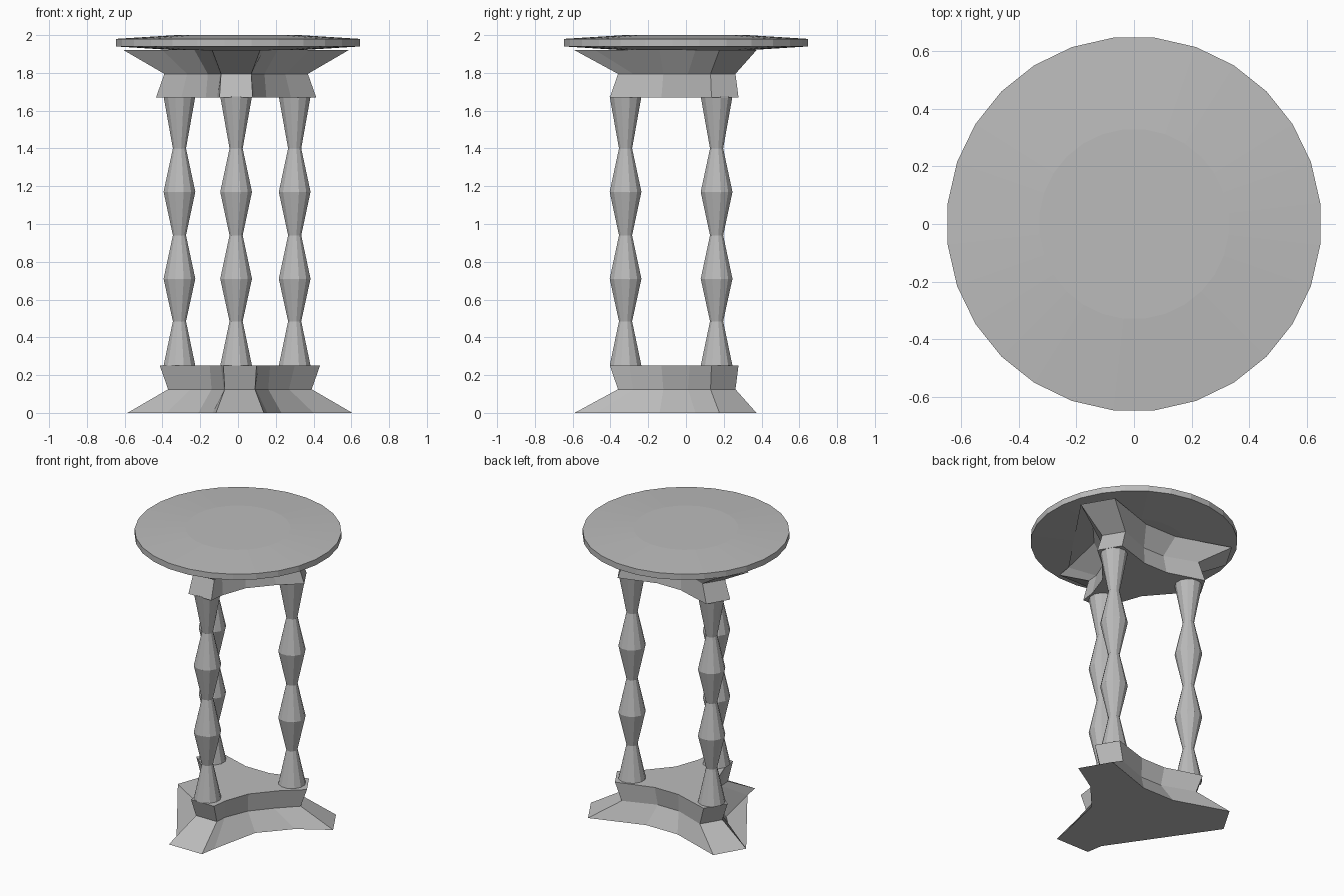
import bpy, bmesh, math
from mathutils import Matrix

cube = bpy.data.objects.get("Cube")
if cube:
    bpy.data.objects.remove(cube, do_unlink=True)

stone = bpy.data.materials.new("grey_stone")
stone.use_nodes = True
GREY = (0.5, 0.5, 0.5, 1)
stone.diffuse_color = GREY
stone.node_tree.nodes["Principled BSDF"].inputs["Base Color"].default_value = GREY


def finish(name, bm):
    mesh = bpy.data.meshes.new(name)
    bm.to_mesh(mesh)
    bm.free()
    mesh.materials.append(stone)
    obj = bpy.data.objects.new(name, mesh)
    bpy.context.collection.objects.link(obj)
    return obj


def loft(bm, rings):
    """Skin closed rings of points from bottom to top and cap both ends."""
    rows = [[bm.verts.new(p) for p in ring] for ring in rings]
    for low, high in zip(rows, rows[1:]):
        for i in range(len(low)):
            j = (i + 1) % len(low)
            bm.faces.new((low[i], low[j], high[j], high[i]))
    bm.faces.new(rows[0][::-1])
    bm.faces.new(rows[-1])
    return rows


def turned(name, profile, sides, x=0, y=0):
    """Faceted lathe shape from (radius, height) pairs."""
    bm = bmesh.new()
    step = math.tau / sides
    loft(bm, [[(x + r * math.cos((i + 0.5) * step), y + r * math.sin((i + 0.5) * step), z)
               for i in range(sides)] for r, z in profile])
    return finish(name, bm)


# Right half outlines of the three-lobed plinth, front lobe round to the back
FOOT = [(.127, -.59), (.145, -.48), (.22, -.14), (.39, .05), (.595, .177), (.48, .373), (.12, .25)]
WAIST = [(.08, -.36), (.085, -.28), (.15, -.12), (.26, .01), (.38, .13), (.30, .262), (.08, .18)]
RIM = [(.088, -.403), (.1, -.3), (.16, -.13), (.29, .02), (.424, .135), (.34, .278), (.09, .20)]


def plinth(name):
    bm = bmesh.new()
    rings = []
    for half, z in ((FOOT, 0), (WAIST, .125), (RIM, .25)):
        outline = half + [(-x, y) for x, y in reversed(half)]
        rings.append([(x + .01, y, z) for x, y in outline])
    foot = loft(bm, rings)[0]
    # flat web closing the notch on one side of the foot
    n = len(FOOT)
    bm.faces.new(foot[2 * n - 5:2 * n - 1])
    return finish(name, bm)


plinth("base_plinth")
capital = plinth("upper_plinth")
capital.data.transform(Matrix.Translation((0, 0, 1.92)) @ Matrix.Rotation(math.pi, 4, "Y"))

# Three columns of stacked tapers
HEIGHTS = (.25, .485, .71, .94, 1.17, 1.40, 1.675)
taper = [(.036 if i % 2 else .087, z) for i, z in enumerate(HEIGHTS)]
for name, x, y in (("front_column", -.01, -.32), ("left_column", .30, .162),
                   ("right_column", -.31, .162)):
    turned(name, taper, 12, x, y)

# Round top, thinner toward the rim
turned("table_top", [(.33, 1.92), (.65, 1.94), (.65, 1.98), (.33, 2.0)], 28)
